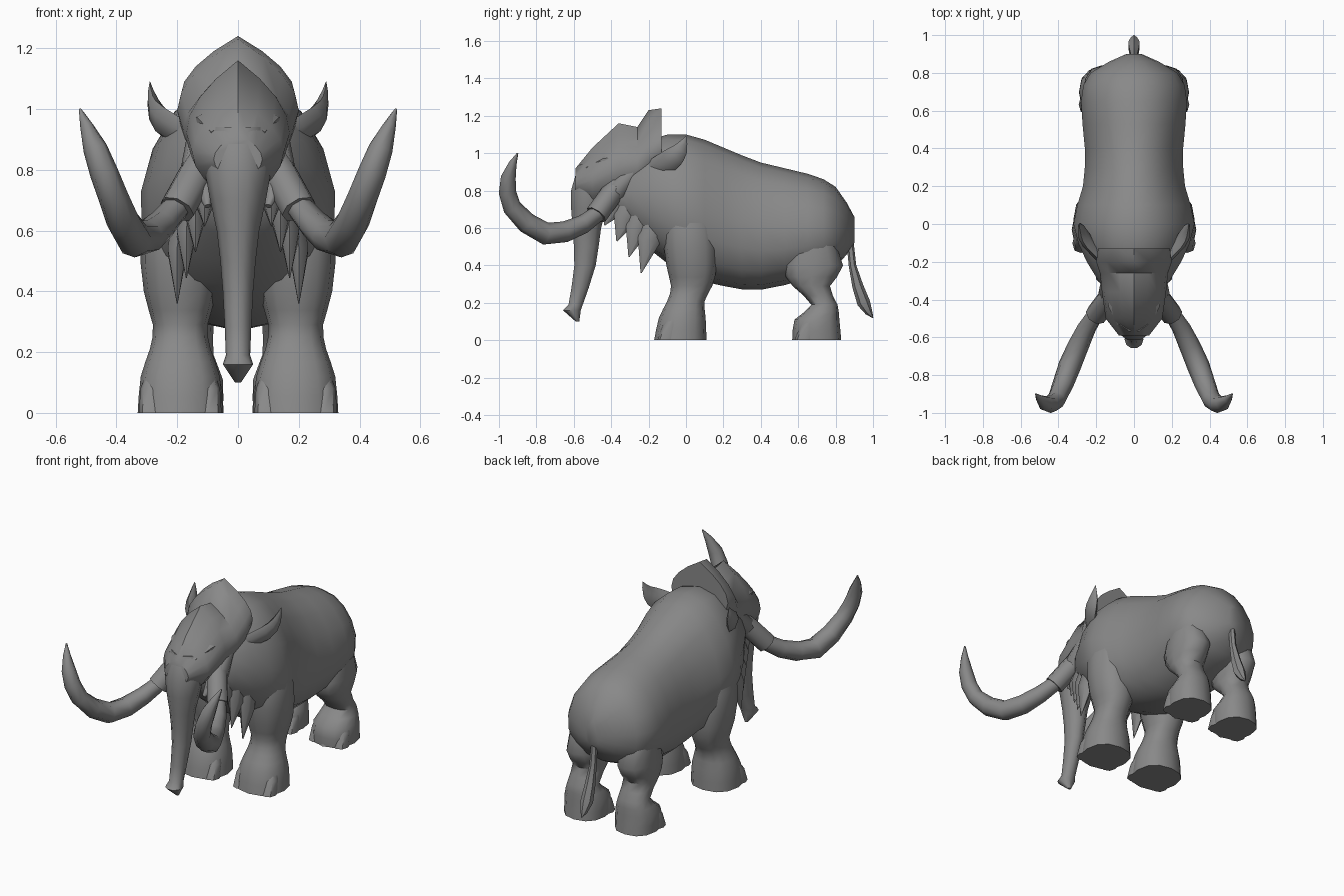
import bpy, bmesh, math
from mathutils import Vector

cube = bpy.data.objects.get("Cube")
if cube:
    bpy.data.objects.remove(cube, do_unlink=True)

GREY = (.25, .25, .25, 1)
hide = bpy.data.materials.new("grey_hide")
hide.use_nodes = True
hide.diffuse_color = GREY
hide.node_tree.nodes["Principled BSDF"].inputs["Base Color"].default_value = GREY


def loft(name, rings, sharp_angle=50):
    """Skin a list of equal-length closed rings and cap both ends."""
    bm = bmesh.new()
    rows = [[bm.verts.new(point) for point in ring] for ring in rings]
    count = len(rows[0])
    for lower, upper in zip(rows, rows[1:]):
        for i in range(count):
            j = (i + 1) % count
            bm.faces.new((lower[i], lower[j], upper[j], upper[i]))
    bm.faces.new(rows[0])
    bm.faces.new(rows[-1])
    bmesh.ops.recalc_face_normals(bm, faces=bm.faces)
    mesh = bpy.data.meshes.new(name)
    bm.to_mesh(mesh)
    bm.free()
    mesh.materials.append(hide)
    part = bpy.data.objects.new(name, mesh)
    bpy.context.collection.objects.link(part)
    bpy.ops.object.select_all(action='DESELECT')
    part.select_set(True)
    bpy.context.view_layer.objects.active = part
    bpy.ops.object.shade_smooth_by_angle(angle=math.radians(sharp_angle))


def smooth(stations):
    """Insert a spline midpoint between neighbouring stations."""
    last = len(stations) - 1
    result = []
    for i in range(last):
        before, start = stations[max(i - 1, 0)], stations[i]
        end, after = stations[i + 1], stations[min(i + 2, last)]
        middle = [(9 * (b + c) - a - d) / 16
                  for a, b, c, d in zip(before, start, end, after)]
        result += [start, middle]
    return result + [stations[last]]


def turns(count):
    return [math.tau * i / count for i in range(count)]


def signed_power(value, power):
    return math.copysign(abs(value) ** power, value)


def slices(stations, taper=0, peaked=False):
    """Upright rings from (y, bottom, top, half width), tapering towards the top."""
    rings = []
    for y, bottom, top, width in stations:
        ring = []
        for turn in turns(16):
            arc = math.acos(math.cos(turn))
            height = 1 - arc / math.pi if peaked else (1 + math.cos(turn)) / 2
            across = signed_power(math.sin(turn), .9) * (1 - taper * math.cos(turn))
            ring.append((width * across, y, bottom + height * (top - bottom)))
        rings.append(ring)
    return rings


def column(x, stations, sides=12, boxiness=.85):
    """Level rings from (y, z, x radius, y radius)."""
    return [[(x + across * signed_power(math.cos(turn), boxiness),
              y + along * signed_power(math.sin(turn), boxiness), z)
             for turn in turns(sides)] for y, z, across, along in stations]


def tube(stations, side=1, sides=8, flatness=1):
    """Rings square to a path of (x, y, z, radius)."""
    path = [Vector((side * x, y, z)) for x, y, z, radius in stations]
    rings = []
    for i, centre in enumerate(path):
        ahead = path[min(i + 1, len(path) - 1)] - path[max(i - 1, 0)]
        up = ahead.cross(Vector((side, 0, 0))).normalized()
        out = ahead.normalized().cross(up) * flatness
        radius = stations[i][-1]
        rings.append([centre + radius * (up * math.cos(turn) + out * math.sin(turn))
                      for turn in turns(sides)])
    return rings


# Body, from chest to rump
body = [(-.37, .66, .92, .14), (-.2, .49, 1.07, .25), (0, .35, 1.1, .32),
        (.2, .29, 1.03, .27), (.4, .27, .95, .26), (.65, .33, .89, .28),
        (.8, .39, .82, .23), (.9, .52, .66, .04)]
loft("body", slices(smooth(body), taper=.15))

# Head with a swept crest at the back and a domed forehead
head = [(-.13, .84, 1.24, .19), (-.2, .76, 1.23, .2), (-.26, .72, 1.14, .18),
        (-.36, .68, 1.16, .17), (-.5, .68, 1.03, .15), (-.59, .75, .92, .08)]
loft("head", slices(head, peaked=True), sharp_angle=45)

# Trunk, flaring into a lip at the tip
trunk = [(-.48, .94, .09, .09), (-.51, .8, .11, .11), (-.53, .6, .07, .08),
         (-.54, .4, .05, .06), (-.59, .19, .04, .04)]
lip = [(-.61, .16, .05, .05), (-.58, .1, .01, .01)]
loft("trunk", column(0, smooth(trunk) + lip, sides=10, boxiness=1))

# Tail with a tuft
tail = [(0, .87, .64, .02), (0, .89, .4, .02), (0, .95, .2, .035), (0, 1, .12, .002)]
loft("tail", tube(smooth(tail), sides=6))

front_leg = [(-.03, 0, .14, .14), (-.02, .12, .13, .125), (0, .21, .1, .1),
             (.03, .29, .09, .11), (.03, .4, .12, .135), (.02, .6, .13, .14),
             (.02, .8, .07, .08)]
hind_leg = [(.7, 0, .12, .13), (.7, .11, .12, .12), (.74, .19, .09, .07),
            (.67, .29, .09, .1), (.68, .4, .1, .16), (.68, .6, .08, .08)]
socket = [(.1, -.34, .86, .05), (.14, -.4, .78, .06), (.2, -.48, .67, .06)]
tusk = [(.17, -.43, .72, .04), (.25, -.55, .62, .05), (.34, -.75, .57, .06),
        (.41, -.93, .71, .05), (.47, -.95, .87, .04), (.52, -.9, 1, .004)]
ear = [(.15, -.2, .9, .05), (.25, -.09, .96, .06), (.28, -.03, 1.02, .04),
       (.29, 0, 1.09, .002)]
brow = [(.14, -.33, .97, .01), (.11, -.43, .96, .03), (.08, -.53, .92, .01)]
cheek = [(.12, -.28, .9, .05), (.13, -.37, .8, .06), (.1, -.47, .68, .01)]

for side, label in ((1, "left"), (-1, "right")):
    # Legs, each with three toes across the front of the foot
    for place, x, leg in (("front", .19, front_leg), ("hind", .17, hind_leg)):
        loft(f"{label}_{place}_leg", column(side * x, smooth(leg)))
        heel, ground, width, length = leg[0]
        for step, toe in ((-1, "inner"), (0, "middle"), (1, "outer")):
            y = heel - length * (.65 - abs(step) / 8)
            nail = [(y, 0, .045, .05), (y + .02, .08, .04, .04), (y + .06, .16, .01, .02)]
            loft(f"{label}_{place}_{toe}_toe",
                 column(side * (x + step * width * .65), nail, sides=8))

    # Tusk growing from a thicker socket
    loft(label + "_tusk_socket", tube(socket, side))
    loft(label + "_tusk", tube(smooth(tusk), side))

    # Ear, a curled leaf swept up and back
    loft(label + "_ear", tube(smooth(ear), side, sides=6, flatness=.5))

    # Brow ridge and cheek
    loft(label + "_brow", tube(brow, side, sides=6))
    loft(label + "_cheek", tube(cheek, side))

    # Shaggy chest tufts, shorter towards the chin
    for k, name in enumerate(("rear", "middle", "front", "chin")):
        x, y = .2 - k * .03, -.2 - k * .065
        top, tip = .7 + k * .03, .36 + k * .085
        tuft = [(x * .85, y + .06, top, .07), (x, y, (top + tip) / 2, .06),
                (x, y - .04, tip, .003)]
        loft(f"{label}_{name}_chest_tuft", tube(tuft, side, sides=6, flatness=.6))
